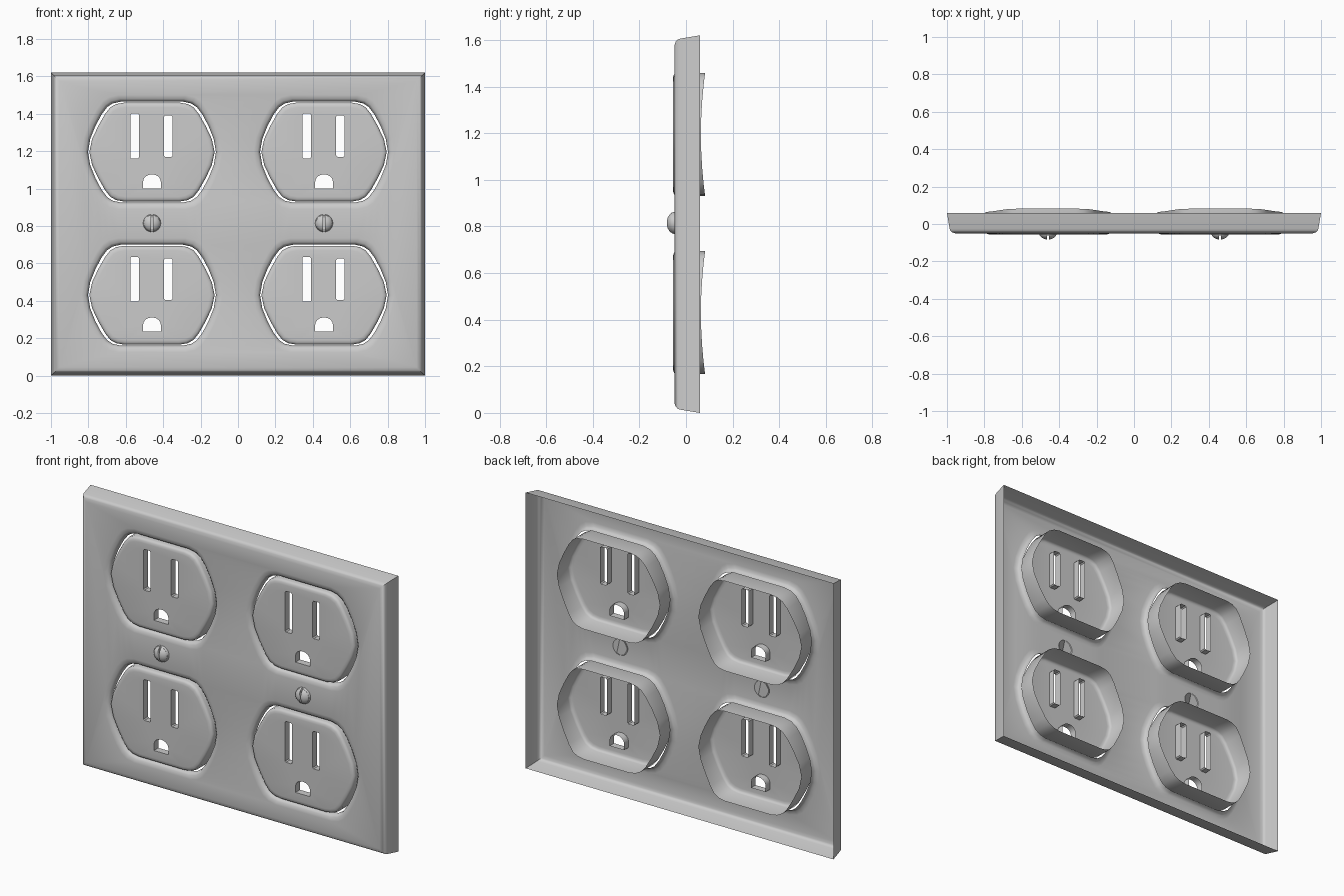
import bpy, bmesh, math
from mathutils import Matrix

if "Cube" in bpy.data.objects:
    bpy.data.objects.remove(bpy.data.objects["Cube"])

grey = bpy.data.materials.new("light_grey")
grey.use_nodes = True
colour = (0.6, 0.6, 0.6, 1)
grey.diffuse_color = colour
grey.node_tree.nodes["Principled BSDF"].inputs["Base Color"].default_value = colour

CENTRES = [(x, z) for x in (-0.46, 0.46) for z in (0.43, 1.195)]
HALF_W, HALF_H = 0.34, 0.27


def outline(quarter):
    """Mirror a quarter outline (top flat to side point) into a closed loop."""
    right = quarter + [(x, -z) for x, z in reversed(quarter[:-1])]
    return right + [(-x, z) for x, z in reversed(right) if True]


def offset(pts, d):
    return [(x * (1 + d / HALF_W), z * (1 + d / HALF_H)) for x, z in pts]


def ring(bm, pts, y, cx=0, cz=0):
    """Closed loop of vertices; y may be a number or a rule of (x, z)."""
    depth = y if callable(y) else (lambda x, z: y)
    return [bm.verts.new((cx + x, depth(x, z), cz + z)) for x, z in pts]


def bridge(bm, rings):
    for a, b in zip(rings, rings[1:]):
        n = len(a)
        for i in range(n):
            j = (i + 1) % n
            bm.faces.new((a[i], a[j], b[j], b[i]))


def fill(bm, loops):
    """Flat face with holes, bounded by the given loops."""
    edges = []
    for loop in loops:
        for i, v in enumerate(loop):
            w = loop[(i + 1) % len(loop)]
            edges.append(bm.edges.get((v, w)) or bm.edges.new((v, w)))
    bmesh.ops.triangle_fill(bm, use_beauty=True, edges=edges, normal=(0, -1, 0))


def make(name, bm, places=((0, 0),), angle=35, orient=True):
    if orient:
        bmesh.ops.recalc_face_normals(bm, faces=bm.faces)
        if sum(f.normal.y * f.calc_area() for f in bm.faces) > 0:
            bmesh.ops.reverse_faces(bm, faces=bm.faces)
    mesh = bpy.data.meshes.new(name)
    bm.to_mesh(mesh)
    bm.free()
    mesh.materials.append(grey)
    for i, (x, z) in enumerate(places):
        ob = bpy.data.objects.new(name if i == 0 else f"{name}_{i + 1}", mesh)
        ob.location = (x, 0, z)
        bpy.context.collection.objects.link(ob)
        if i == 0:
            bpy.ops.object.select_all(action="DESELECT")
            ob.select_set(True)
            bpy.context.view_layer.objects.active = ob
            bpy.ops.object.shade_smooth_by_angle(angle=math.radians(angle))


# Cover plate: open-backed shell with rounded rim and four rolled openings
opening = outline([(0.165, 0.27), (0.21, 0.26), (0.24, 0.24), (0.27, 0.2),
                   (0.302, 0.14), (0.33, 0.07), (0.342, 0)])
bm = bmesh.new()
rim = []
for inset, y in [(0, 0.06), (0.014, -0.025), (0.018, -0.036), (0.028, -0.045), (0.045, -0.05)]:
    w, h = 1 - inset, 0.81 - inset
    rim.append(ring(bm, [(-w, -h), (w, -h), (w, h), (-w, h)], y, 0, 0.81))
bridge(bm, rim)
loops = [rim[-1]]
for cx, cz in CENTRES:
    lip = [ring(bm, offset(opening, d), y, cx, cz)
           for d, y in [(0.035, -0.05), (0.014, -0.046), (0.004, -0.036), (0, -0.02)]]
    bridge(bm, lip)
    loops.append(lip[0])
fill(bm, loops)
make("cover_plate", bm)

# Socket: soft-edged face, deep side wall with curved back edge, open slots
body = outline([(0.15, 0.264), (0.19, 0.257), (0.222, 0.24), (0.25, 0.205),
                (0.287, 0.14), (0.32, 0.07), (0.335, 0)])


def back_edge(x, z):
    return 0.064 + 0.018 * (z / 0.264) ** 2


def blade_slot(x, z0, z1, w=0.0225, c=0.006):
    return [(x - w + c, z0), (x + w - c, z0), (x + w, z0 + c), (x + w, z1 - c),
            (x + w - c, z1), (x - w + c, z1), (x - w, z1 - c), (x - w, z0 + c)]


ground = [(-0.047, -0.195), (0.047, -0.195)] + [
    (0.047 * math.cos(a), -0.157 + 0.038 * math.sin(a))
    for a in (math.pi * i / 8 for i in range(9))]
bm = bmesh.new()
shell = [ring(bm, body, back_edge)] + [
    ring(bm, offset(body, -d), y)
    for d, y in [(0, -0.04), (0.004, -0.049), (0.012, -0.054), (0.025, -0.056)]]
bridge(bm, shell)
loops = [shell[-1]]
for slot in (blade_slot(-0.0925, -0.035, 0.205), blade_slot(0.0875, -0.025, 0.195), ground):
    tube = [ring(bm, slot, -0.056), ring(bm, slot, -0.015)]
    bridge(bm, tube)
    loops.append(tube[0])
fill(bm, loops)
make("socket", bm, CENTRES)

# Screw: two half domes split by a slot, over a flat core
bm = bmesh.new()
for side in (-1, 1):
    half = bmesh.ops.create_uvsphere(bm, u_segments=24, v_segments=12, radius=1)["verts"]
    bmesh.ops.transform(bm, verts=half, matrix=Matrix.Translation((0, -0.047, 0))
                        @ Matrix.Diagonal((0.048, 0.036, 0.048, 1))
                        @ Matrix.Rotation(math.pi / 2, 4, "X"))
    for co, no in [((side * 0.005, 0, 0), (side, 0, 0)), ((0, -0.047, 0), (0, -1, 0))]:
        verts = [v for v in half if v.is_valid]
        faces = {f for v in verts for f in v.link_faces}
        edges = {e for v in verts for e in v.link_edges}
        cut = bmesh.ops.bisect_plane(bm, geom=verts + list(edges) + list(faces), dist=1e-6,
                                     plane_co=co, plane_no=no, clear_inner=True)["geom_cut"]
        half = verts + [g for g in cut if isinstance(g, bmesh.types.BMVert)]
    bmesh.ops.holes_fill(bm, edges=[e for e in bm.edges if e.is_boundary], sides=0)
bmesh.ops.create_cone(bm, cap_ends=True, segments=24, radius1=0.044, radius2=0.044, depth=0.014,
                      matrix=Matrix.Translation((0, -0.055, 0)) @ Matrix.Rotation(math.pi / 2, 4, "X"))
bmesh.ops.recalc_face_normals(bm, faces=bm.faces)
make("screw", bm, [(-0.46, 0.815), (0.46, 0.815)], orient=False)
